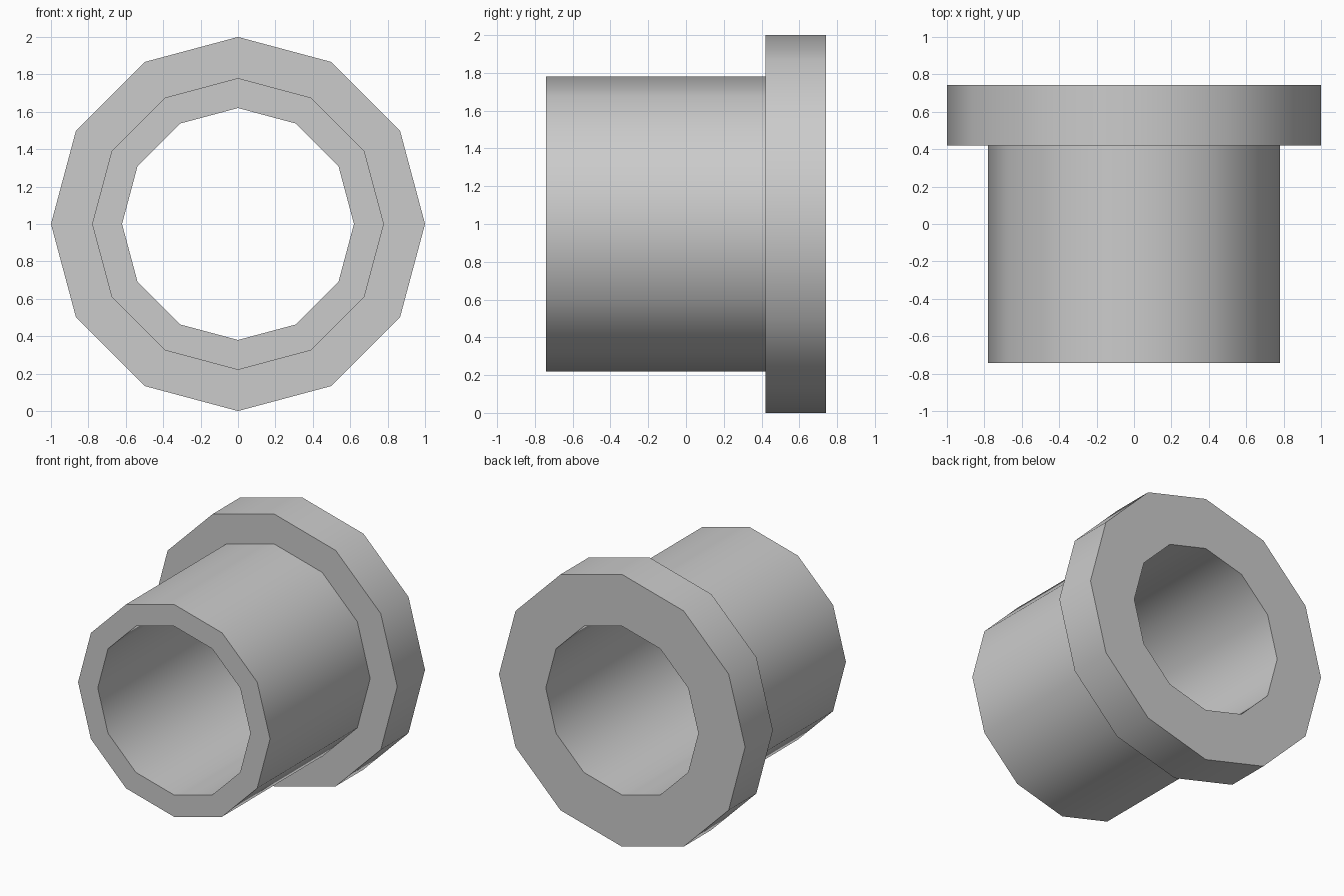
import bpy
import bmesh
from math import cos, sin, pi, radians

cube = bpy.data.objects.get("Cube")
if cube:
    bpy.data.objects.remove(cube, do_unlink=True)

SIDES = 12
HALF_LENGTH = 0.742
FLANGE_FRONT = 0.42
BORE, SLEEVE, FLANGE = 0.62, 0.78, 1.0

# Plain grey
grey = bpy.data.materials.new("plain grey")
grey.use_nodes = True
colour = (0.6, 0.6, 0.6, 1)
grey.diffuse_color = colour
grey.node_tree.nodes["Principled BSDF"].inputs["Base Color"].default_value = colour

# Closed cross-section (radius, y), swept around the bore axis
profile = [
    (BORE, -HALF_LENGTH),
    (SLEEVE, -HALF_LENGTH),
    (SLEEVE, FLANGE_FRONT),
    (FLANGE, FLANGE_FRONT),
    (FLANGE, HALF_LENGTH),
    (BORE, HALF_LENGTH),
]

bm = bmesh.new()
rings = []
for i in range(SIDES):
    a = 2 * pi * i / SIDES
    rings.append([bm.verts.new((r * cos(a), y, FLANGE + r * sin(a))) for r, y in profile])
for i, ring in enumerate(rings):
    after = rings[(i + 1) % SIDES]
    for j in range(len(profile)):
        k = (j + 1) % len(profile)
        bm.faces.new((ring[j], ring[k], after[k], after[j]))
bmesh.ops.recalc_face_normals(bm, faces=bm.faces)

# Flanged sleeve
mesh = bpy.data.meshes.new("flanged_sleeve")
bm.to_mesh(mesh)
bm.free()
mesh.materials.append(grey)
sleeve = bpy.data.objects.new("flanged_sleeve", mesh)
bpy.context.collection.objects.link(sleeve)

# Smooth round walls, crisp rims
bpy.ops.object.select_all(action='DESELECT')
sleeve.select_set(True)
bpy.context.view_layer.objects.active = sleeve
bpy.ops.object.shade_smooth_by_angle(angle=radians(40))
